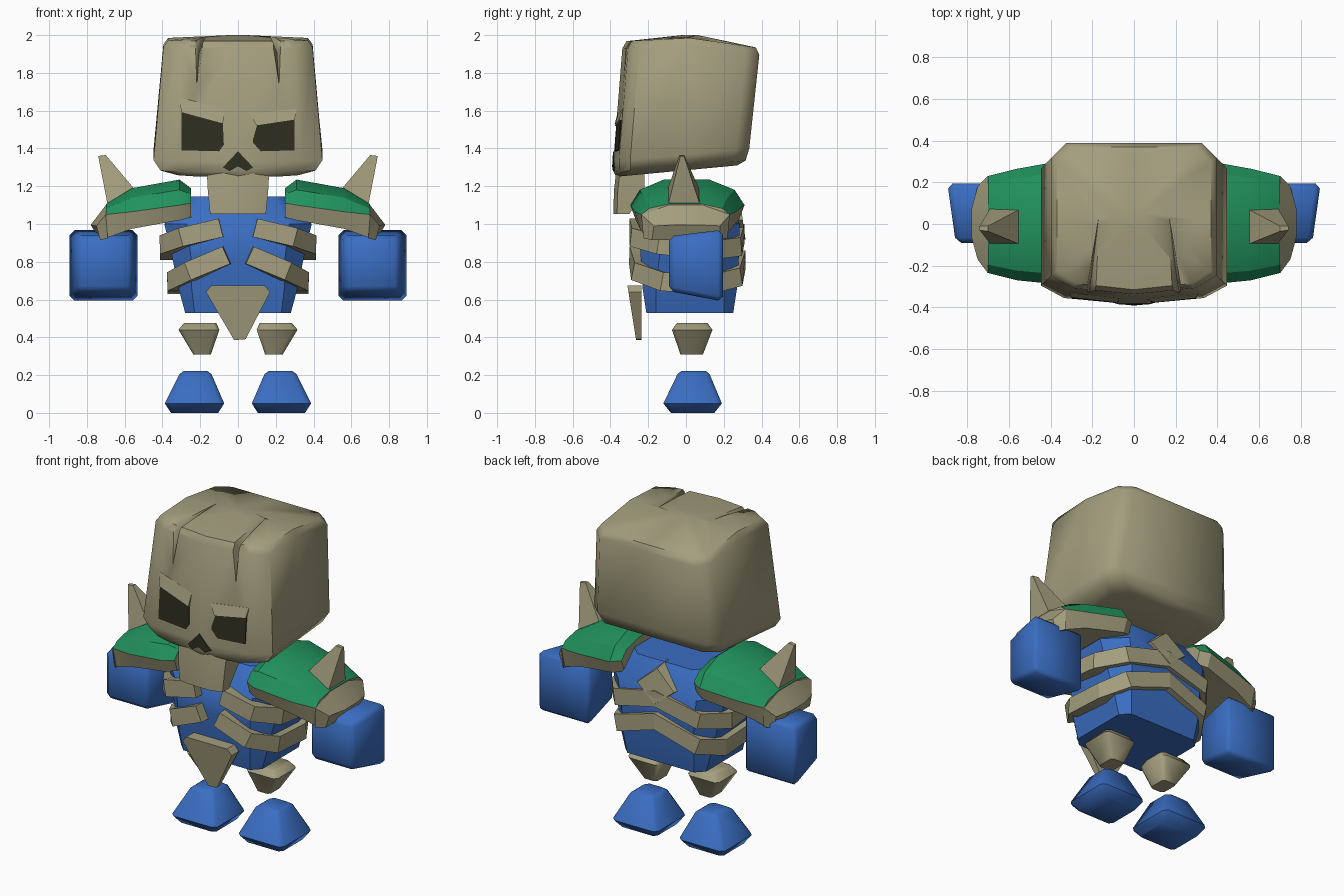
import bpy, bmesh, math
from mathutils import Vector

cube = bpy.data.objects.get("Cube")
if cube:
    bpy.data.objects.remove(cube, do_unlink=True)


def material(name, rgb):
    m = bpy.data.materials.new(name)
    m.use_nodes = True
    col = (*rgb, 1)
    m.diffuse_color = col
    bsdf = m.node_tree.nodes["Principled BSDF"]
    bsdf.inputs["Base Color"].default_value = col
    bsdf.inputs["Roughness"].default_value = 0.8
    return m


BONE = material("bone", (0.37, 0.342, 0.207))
BLUE = material("blue cloth", (0.042, 0.155, 0.54))
GREEN = material("green armour", (0.015, 0.29, 0.11))
DARK = material("dark socket", (0.026, 0.026, 0.014))


def loft(name, rings, mats, angle=30, bevel=0, rule=None, side=1):
    """Skin a list of point rings, cap both ends; side=-1 mirrors in x."""
    bm = bmesh.new()
    rows = [[bm.verts.new((p[0] * side, p[1], p[2])) for p in r] for r in rings]
    n = len(rows[0])
    for a, b in zip(rows, rows[1:]):
        for i in range(n):
            f = bm.faces.new((a[i], a[(i + 1) % n], b[(i + 1) % n], b[i]))
            f.material_index = rule(i) if rule else 0
    bm.faces.new(rows[0])
    bm.faces.new(rows[-1])
    if bevel:
        bmesh.ops.bevel(bm, geom=bm.edges[:], offset=bevel, segments=1,
                        affect='EDGES', profile=0.5)
    bmesh.ops.recalc_face_normals(bm, faces=bm.faces[:])
    me = bpy.data.meshes.new(name)
    bm.to_mesh(me)
    bm.free()
    ob = bpy.data.objects.new(name, me)
    bpy.context.collection.objects.link(ob)
    for m in mats:
        me.materials.append(m)
    bpy.ops.object.select_all(action='DESELECT')
    ob.select_set(True)
    bpy.context.view_layer.objects.active = ob
    bpy.ops.object.shade_smooth_by_angle(angle=math.radians(angle))
    return ob


def box_ring(x, y, w, d, z, c):
    """Rectangle with cut corners, centred on x, y."""
    q = [(w - c, -d), (w, -d + c), (w, d - c), (w - c, d)]
    q += [(-a, b) for a, b in reversed(q)]
    return [(x + a, y + b, z) for a, b in q]


# ---- skull: rounded block, wider below and leaning back above
def skull_ring(w, yf, yb, zf, zm, zb):
    half = [(0, yf), (w * 0.75, yf + 0.03), (w, yf + 0.09), (w, 0.02),
            (w, yb - 0.07), (w - 0.07, yb), (0, yb)]
    pts = half + [(-a, b) for a, b in reversed(half[1:-1])]
    return [(a, b, zm + (zf - zm) * (b - 0.02) / (yf - 0.02) if b < 0.02
             else zm + (zb - zm) * (b - 0.02) / (yb - 0.02)) for a, b in pts]


brim = skull_ring(0.37, -0.315, 0.37, 1.968, 1.985, 1.935)
crown = [(x * 0.12, 0.02 + (y - 0.02) * 0.12, 2.0) for x, y, z in brim]
skull = loft("skull", [
    skull_ring(0.32, -0.37, 0.27, 1.25, 1.2866, 1.31),
    skull_ring(0.41, -0.383, 0.315, 1.275, 1.31, 1.335),
    skull_ring(0.447, -0.385, 0.335, 1.33, 1.37, 1.40),
    skull_ring(0.395, -0.337, 0.388, 1.93, 1.95, 1.895),
    brim, crown], [BONE], 50)

# cracks cut over the forehead edge
for s in (-1, 1):
    cutter = loft("crack_cutter", [
        [(0.165, 0.03, 2.03), (0.175, 0.03, 2.03), (0.17, 0.03, 1.995)],
        [(0.155, -0.38, 2.04), (0.255, -0.38, 2.04), (0.205, -0.26, 1.91)],
        [(0.215, -0.37, 1.70), (0.225, -0.37, 1.70), (0.22, -0.345, 1.70)]],
        [BONE], side=s)
    cutter.hide_render = True
    mod = skull.modifiers.new("crack", 'BOOLEAN')
    mod.operation = 'DIFFERENCE'
    mod.solver = 'EXACT'
    mod.object = cutter
    bpy.ops.object.select_all(action='DESELECT')
    skull.select_set(True)
    bpy.context.view_layer.objects.active = skull
    bpy.ops.object.modifier_apply(modifier=mod.name)
    bpy.data.objects.remove(cutter, do_unlink=True)


# ---- face details as thin plates following the front of the skull
def face_y(x, z):
    return -0.385 + 0.048 * max(0, z - 1.33) / 0.6 + 0.03 * abs(x) / 0.32


def face_plate(name, pts, mat, lifts):
    loft(name, [[(x, face_y(x, z) + 0.003, z) for x, z in pts],
                [(x, face_y(x, z) - l, z) for (x, z), l in zip(pts, lifts)]], [mat], 20)


face_plate("right_eye", [(-0.30, 1.59), (-0.08, 1.53), (-0.075, 1.42), (-0.10, 1.385),
                         (-0.30, 1.39)], DARK, [0.006] * 5)
face_plate("left_eye", [(0.08, 1.45), (0.10, 1.52), (0.30, 1.55), (0.30, 1.39),
                        (0.12, 1.385), (0.08, 1.43)], DARK, [0.006] * 6)
for s, n in ((-1, "right"), (1, "left")):
    face_plate(n + "_nostril", [(0, 1.385), (s * 0.08, 1.30), (s * 0.045, 1.28), (0, 1.305)],
               DARK, [0.006] * 4)
face_plate("right_brow", [(-0.31, 1.67), (-0.07, 1.61), (-0.08, 1.53), (-0.30, 1.59)],
           BONE, [0.001, 0.001, 0.016, 0.016])
face_plate("left_brow", [(0.06, 1.585), (0.31, 1.61), (0.30, 1.55), (0.10, 1.52)],
           BONE, [0.001, 0.001, 0.016, 0.016])


# jaw
def jaw_ring(w, yf, yb, z):
    half = [(w * 0.5, yf), (w, yf + 0.02), (w, yb)]
    return [(a, b, z) for a, b in half] + [(-a, b, z) for a, b in reversed(half)]


loft("jaw", [jaw_ring(0.148, -0.385, -0.30, 1.052), jaw_ring(0.16, -0.381, -0.22, 1.18),
             jaw_ring(0.165, -0.370, -0.22, 1.275)], [BONE], 20)

# ---- torso
loft("torso", [
    box_ring(0, 0.02, 0.28, 0.23, 0.53, 0.05),
    box_ring(0, 0.02, 0.315, 0.25, 0.66, 0.07),
    box_ring(0, 0.02, 0.35, 0.26, 0.83, 0.10),
    box_ring(0, 0.02, 0.39, 0.265, 1.0, 0.12),
    box_ring(0, 0.03, 0.25, 0.18, 1.145, 0.06)], [BLUE], 40)


# ---- ribs: flat bars wrapping from the breast round to the spine
def rib(name, path, side, h=0.05, t=0.035):
    pts = [Vector(p) for p in path]
    rings = []
    for i, p in enumerate(pts):
        d = pts[min(i + 1, len(pts) - 1)] - pts[max(i - 1, 0)]
        if i == len(pts) - 1:
            d = Vector((-1, 0, 0))
        out = Vector((d.y, -d.x, 0)).normalized() * t
        up = out.cross(d).normalized() * h
        if up.z < 0:
            up = -up
        rings.append([p + out + up, p - out + up, p - out - up, p + out - up])
    loft(name, rings, [BONE], 25, side=side)


for s, n in ((1, "left"), (-1, "right")):
    rib(n + "_upper_rib", [(0.09, -0.265, 0.98), (0.29, -0.26, 0.93), (0.38, -0.14, 0.89),
                           (0.38, 0.13, 0.86), (0.28, 0.26, 0.88), (0, 0.275, 0.95)], s)
    rib(n + "_lower_rib", [(0.06, -0.265, 0.835), (0.25, -0.25, 0.75), (0.34, -0.12, 0.695),
                           (0.34, 0.13, 0.68), (0.27, 0.26, 0.72), (0, 0.28, 0.81)], s)

# spine plate on the upper back
kite = [(0, 1.15), (0.15, 1.02), (0, 0.90), (-0.15, 1.02)]
loft("spine_plate", [[(x, 0.18, z) for x, z in kite],
                     [(x * 0.85, 0.315 - (z - 0.9) * 0.12, 1.02 + (z - 1.02) * 0.85)
                      for x, z in kite]], [BONE])

# tapered plate hanging in front of the hips
hip = [(-0.17, 0.64), (-0.14, 0.675), (0.14, 0.675), (0.17, 0.64), (0.04, 0.39), (-0.02, 0.385)]
loft("hip_plate", [[(x, -0.235, z) for x, z in hip],
                   [(x, -0.265 - 0.045 * (z - 0.39) / 0.285, z) for x, z in hip]], [BONE], 20)


# ---- shoulder pads: arched sections from neck to arm
def pad_ring(x, yf, yb, top, mid, bot):
    low = mid + (top - mid) * 0.6
    return [(x, yf * 0.9, bot), (x, yf, mid), (x, yf * 0.83, low), (x, yf * 0.4, top),
            (x, yb * 0.4, top), (x, yb * 0.83, low), (x, yb, mid), (x, yb * 0.9, bot)]


for s, n in ((1, "left"), (-1, "right")):
    loft(n + "_shoulder_pad", [
        pad_ring(0.25, -0.27, 0.28, 1.19, 1.11, 1.035),
        pad_ring(0.31, -0.295, 0.31, 1.235, 1.10, 1.02),
        pad_ring(0.56, -0.27, 0.265, 1.19, 1.065, 0.975),
        pad_ring(0.70, -0.235, 0.23, 1.105, 1.05, 0.925)],
        [BONE, GREEN], 30, rule=lambda i: 1 if 1 <= i <= 5 else 0, side=s)
    # bone rim on the outer edge
    loft(n + "_pad_rim", [
        [(0.69, -0.225, 0.925), (0.70, -0.237, 1.05), (0.70, -0.09, 1.10), (0.70, 0.09, 1.10),
         (0.70, 0.232, 1.05), (0.69, 0.22, 0.925)],
        [(0.73, -0.18, 0.915), (0.75, -0.17, 0.99), (0.78, -0.06, 0.995), (0.78, 0.07, 0.995),
         (0.75, 0.18, 0.99), (0.73, 0.18, 0.915)]], [BONE], 20, side=s)
    # spike
    loft(n + "_spike", [
        [(0.54, -0.10, 1.175), (0.69, -0.095, 1.10), (0.69, 0.075, 1.10), (0.54, 0.075, 1.175)],
        [(0.70, -0.035, 1.365), (0.74, -0.03, 1.36), (0.74, -0.01, 1.36), (0.70, -0.01, 1.365)]],
        [BONE], 20, side=s)
    # hand block, larger at the back
    loft(n + "_hand", [
        [(0.56, -0.09, 0.645), (0.855, -0.09, 0.645), (0.855, -0.09, 0.935), (0.56, -0.09, 0.935)],
        [(0.53, 0.195, 0.59), (0.895, 0.195, 0.59), (0.895, 0.195, 0.97), (0.53, 0.195, 0.97)]],
        [BLUE], 50, bevel=0.025, side=s)
    # upper leg
    loft(n + "_leg", [
        box_ring(0.19, 0.03, 0.047, 0.06, 0.31, 0.015),
        box_ring(0.207, 0.033, 0.108, 0.107, 0.44, 0.02),
        box_ring(0.20, 0.033, 0.085, 0.08, 0.477, 0.02)], [BONE], 50, side=s)
    # foot
    loft(n + "_foot", [
        box_ring(0.23, 0.035, 0.125, 0.115, 0.0, 0.02),
        box_ring(0.23, 0.035, 0.157, 0.155, 0.05, 0.025),
        box_ring(0.225, 0.04, 0.085, 0.085, 0.205, 0.02),
        box_ring(0.225, 0.04, 0.062, 0.065, 0.222, 0.02)], [BLUE], 50, side=s)
